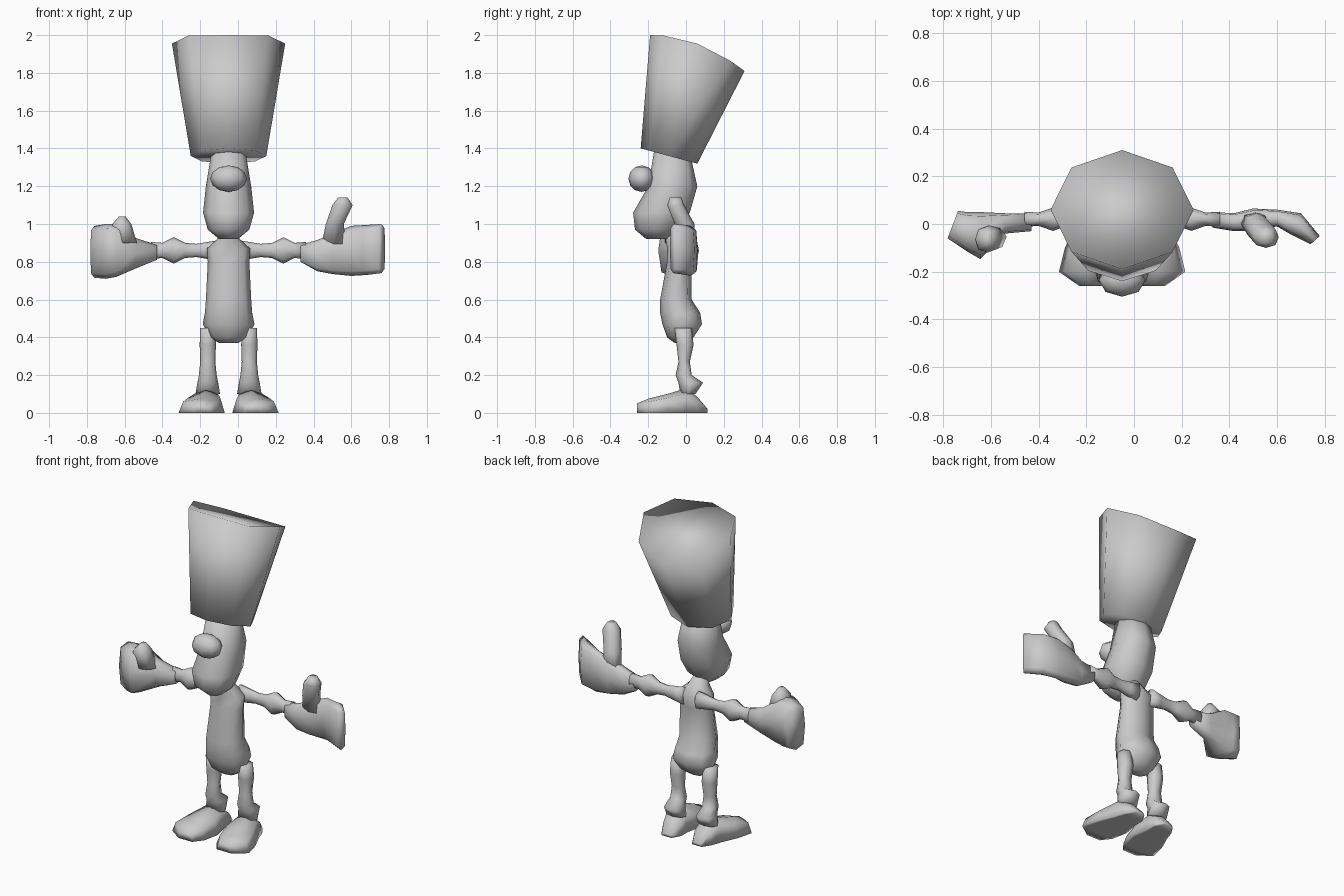
import bpy, bmesh, math
from mathutils import Matrix, Vector

default_cube = bpy.data.objects.get("Cube")
if default_cube:
    bpy.data.objects.remove(default_cube)

MIDDLE = -.05  # symmetry plane of the figure
SIDES = 8

grey = bpy.data.materials.new("plain_grey")
grey.use_nodes = True
grey.diffuse_color = (.6, .6, .6, 1)
shader = grey.node_tree.nodes["Principled BSDF"]
shader.inputs["Base Color"].default_value = grey.diffuse_color


def finish(name, bm):
    """Turn a bmesh into a smooth, grey object."""
    bmesh.ops.recalc_face_normals(bm, faces=bm.faces)
    for face in bm.faces:
        face.smooth = True
    mesh = bpy.data.meshes.new(name)
    bm.to_mesh(mesh)
    bm.free()
    mesh.materials.append(grey)
    part = bpy.data.objects.new(name, mesh)
    bpy.context.collection.objects.link(part)


def rounded(angle, low, high, power):
    """Offset and position on a softened box between two extents."""
    wave = round(math.cos(angle), 6)
    offset = math.copysign(abs(wave) ** power, wave) * (high - low) / 2
    return offset, (low + high) / 2 + offset


def loft(name, axis, sections, power=.85, mirror=False, ground=False):
    """Skin sections along an axis: position, two extents, then tilt and bend over y."""
    bm = bmesh.new()
    loops = []
    for position, a_low, a_high, b_low, b_high, *lean in sections:
        loop = []
        for step in range(SIDES):
            angle = math.tau * step / SIDES
            a_offset, a = rounded(angle, a_low, a_high, power)
            b_offset, b = rounded(angle - math.pi / 2, b_low, b_high, power)
            depth = a_offset if axis == "x" else b_offset
            along = position + sum(k * depth ** (n + 1) for n, k in enumerate(lean))
            places = {"x": (along, a, b), "y": (a, along, b), "z": (a, b, along)}
            x, y, z = places[axis]
            if mirror:
                x = 2 * MIDDLE - x
            if ground:
                z = max(z, 0)
            loop.append(bm.verts.new((x, y, z)))
        loops.append(loop)
    for lower, upper in zip(loops, loops[1:]):
        for step in range(SIDES):
            after = (step + 1) % SIDES
            bm.faces.new((lower[step], lower[after], upper[after], upper[step]))
    for end in (loops[0], loops[-1]):
        bm.faces.new(end)
    finish(name, bm)


def centred(middle, sections):
    """Expand height, half width, front, back into full sections."""
    return [(height, middle - half, middle + half, *rest)
            for height, half, *rest in sections]


# Tall flared hat with a sloping, bowed top
loft("hat", "z", centred(MIDDLE, [
    (1.36, .2, -.24, .06, -.27),
    (1.955, .3, -.19, .31, -.38, -.8),
]), power=1)

# Head with a heavy jaw
loft("head", "z", centred(MIDDLE, [
    (.92, .05, -.21, -.09),
    (.97, .11, -.27, -.03),
    (1.06, .135, -.28, .02),
    (1.2, .12, -.2, .06),
    (1.38, .09, -.17, .02),
]))

# Broad round nose
bm = bmesh.new()
bmesh.ops.create_uvsphere(
    bm, u_segments=SIDES, v_segments=6, radius=.07,
    matrix=Matrix.LocRotScale(Vector((MIDDLE, -.235, 1.24)), None, Vector((1.4, 1, 1))))
finish("nose", bm)

# Torso with a rump, narrowing into the neck
loft("torso", "z", centred(MIDDLE, [
    (.37, .05, -.06, 0),
    (.4, .1, -.1, .04),
    (.47, .137, -.125, .085),
    (.53, .125, -.137, .075),
    (.6, .12, -.137, .03),
    (.8, .11, -.1, .03),
    (.87, .115, -.1, .04),
    (.92, .06, -.11, .01),
    (1, .02, -.13, -.05),
]))

# Matching legs, feet and arms; each arm is a tube that swells at the elbow
arm_radii = (.055, .045, .035, .04, .07, .04, .045)
arm = []
for joint, radius in enumerate(arm_radii):
    flat = radius * .7
    arm.append((joint * .06, .02 - flat, .02 + flat, .86 - radius, .86 + radius))

for side, flip in (("left", False), ("right", True)):
    loft(side + "_leg", "z", centred(.06, [
        (.45, .04, -.06, .03),
        (.36, .043, -.05, .04),
        (.27, .04, -.04, .02),
        (.2, .047, -.055, .03),
        (.16, .055, -.04, .09),
        (.1, .065, -.03, .05),
    ]), mirror=flip)
    loft(side + "_foot", "y", [
        (.115, .02, .09, -.02, .02),
        (.06, -.01, .125, -.085, .085),
        (0, -.01, .145, -.13, .13),
        (-.1, -.03, .19, -.1, .1),
        (-.2, -.01, .215, -.075, .075),
        (-.26, .035, .13, -.05, .05),
    ], power=.7, mirror=flip, ground=True)
    loft(side + "_arm", "x", arm, mirror=flip)

# Left hand: flat mitten curling forward, thumb raised
loft("left_hand", "x", [
    (.33, -.015, .05, .8, .89),
    (.42, -.03, .045, .75, .915),
    (.5, -.03, .065, .735, .95),
    (.6, -.01, .06, .725, .99),
    (.68, -.045, .045, .73, .995, .45),
    (.76, -.085, -.05, .74, 1, 1.1),
], power=.55)
loft("left_thumb", "z", [
    (.88, .44, .57, -.02, .05),
    (1, .465, .56, -.06, .045),
    (1.1, .5, .607, -.1, -.01),
    (1.14, .53, .58, -.085, -.025),
])

# Right hand: loose fist with a folded thumb
loft("right_hand", "x", [
    (-.43, -.03, .045, .81, .89),
    (-.54, -.04, .045, .765, .925),
    (-.645, -.147, .05, .72, 1),
    (-.7, -.115, .05, .71, 1),
    (-.76, -.06, .055, .715, .99, .38),
], power=.55)
loft("right_thumb", "z", [
    (.9, -.67, -.535, -.11, 0),
    (1, -.665, -.565, -.12, -.01),
    (1.04, -.63, -.595, -.09, -.04),
])
